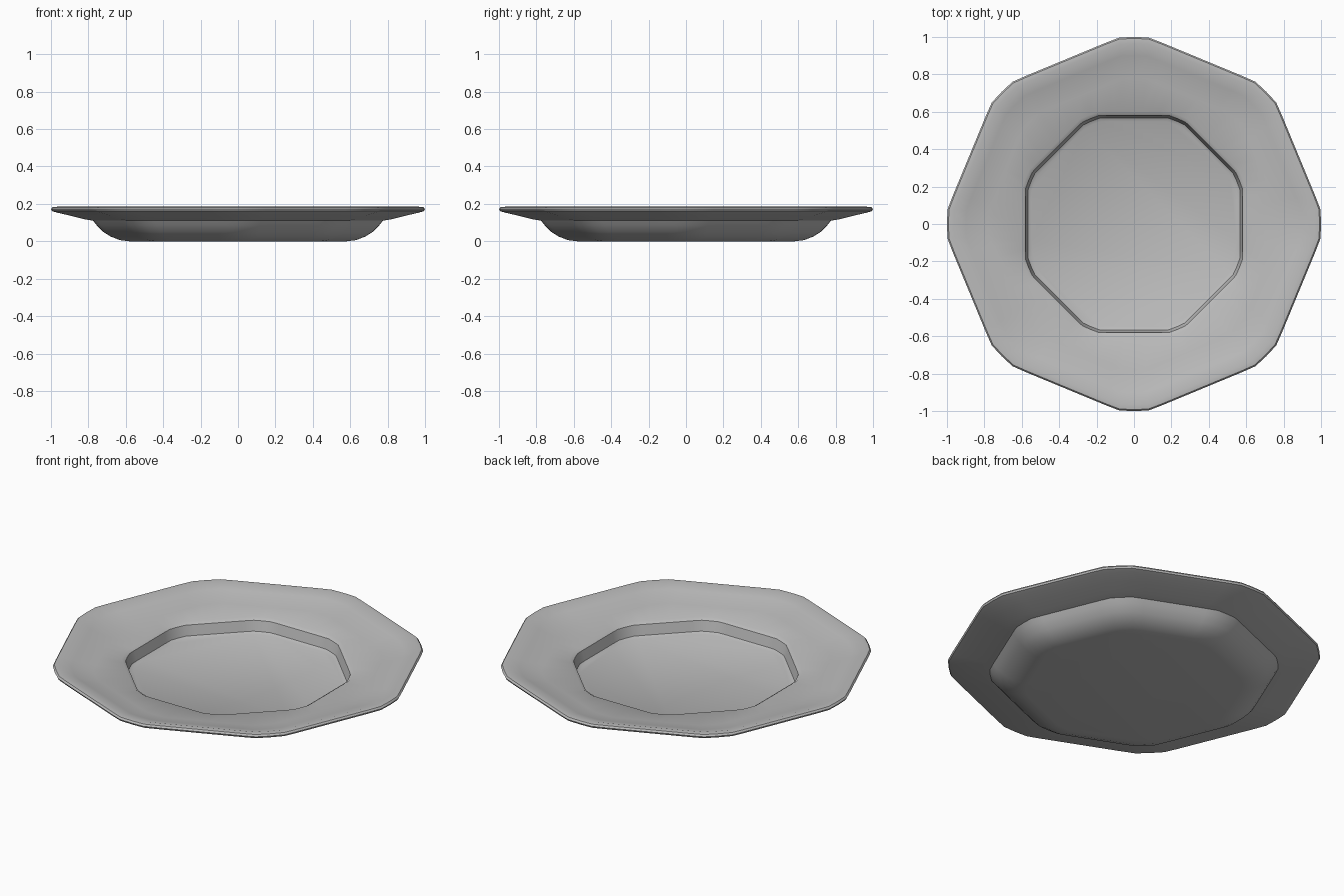
import bpy, bmesh, math

cube = bpy.data.objects.get("Cube")
if cube:
    bpy.data.objects.remove(cube, do_unlink=True)

STEPS = 80
SIDE = math.pi / 4


def material(name, color):
    mat = bpy.data.materials.new(name)
    mat.use_nodes = True
    mat.diffuse_color = color
    mat.node_tree.nodes["Principled BSDF"].inputs["Base Color"].default_value = color
    return mat


def octagon_radius(angle, radius, turned):
    """Octagon with softened corners; turned puts a flat side on each axis."""
    offset = (angle + (SIDE / 2 if turned else 0)) % SIDE - SIDE / 2
    return radius * min(0.953 / math.cos(offset), 1)


def lathe_octagon(name, profile, mat):
    """Loft octagonal rings (radius, height, turned) and close both ends."""
    bm = bmesh.new()
    rings = []
    for radius, z, turned in profile:
        ring = []
        for i in range(STEPS):
            a = math.tau * i / STEPS
            r = octagon_radius(a, radius, turned)
            ring.append(bm.verts.new((r * math.cos(a), r * math.sin(a), z)))
        rings.append(ring)
    for low, high in zip(rings, rings[1:]):
        for i in range(STEPS):
            j = (i + 1) % STEPS
            bm.faces.new((low[i], low[j], high[j], high[i]))
    bm.faces.new(rings[0][::-1])
    bm.faces.new(rings[-1])
    bmesh.ops.recalc_face_normals(bm, faces=bm.faces)
    mesh = bpy.data.meshes.new(name)
    bm.to_mesh(mesh)
    bm.free()
    mesh.materials.append(mat)
    obj = bpy.data.objects.new(name, mesh)
    bpy.context.collection.objects.link(obj)
    return obj


grey = material("plate grey", (0.5, 0.5, 0.5, 1))

# Profile from the underside, out around the rim, and in to the well floor
profile = [
    # base and curved underside
    (0.58, 0.0, False), (0.63, 0.006, False), (0.68, 0.025, False),
    (0.72, 0.05, False), (0.755, 0.085, False), (0.775, 0.11, False),
    # rim underside
    (0.82, 0.118, False), (0.9, 0.138, False), (0.97, 0.154, False),
    # rim edge
    (0.995, 0.162, False), (1.0, 0.172, False), (0.992, 0.182, False),
    (0.965, 0.185, False),
    # sloping rim top and flat ledge
    (0.9, 0.168, False), (0.78, 0.138, False), (0.63, 0.13, True),
    # well wall and floor
    (0.61, 0.118, True), (0.595, 0.06, True), (0.575, 0.05, True),
]
plate = lathe_octagon("plate", profile, grey)

bpy.ops.object.select_all(action='DESELECT')
plate.select_set(True)
bpy.context.view_layer.objects.active = plate
bpy.ops.object.shade_smooth_by_angle(angle=math.radians(30))
